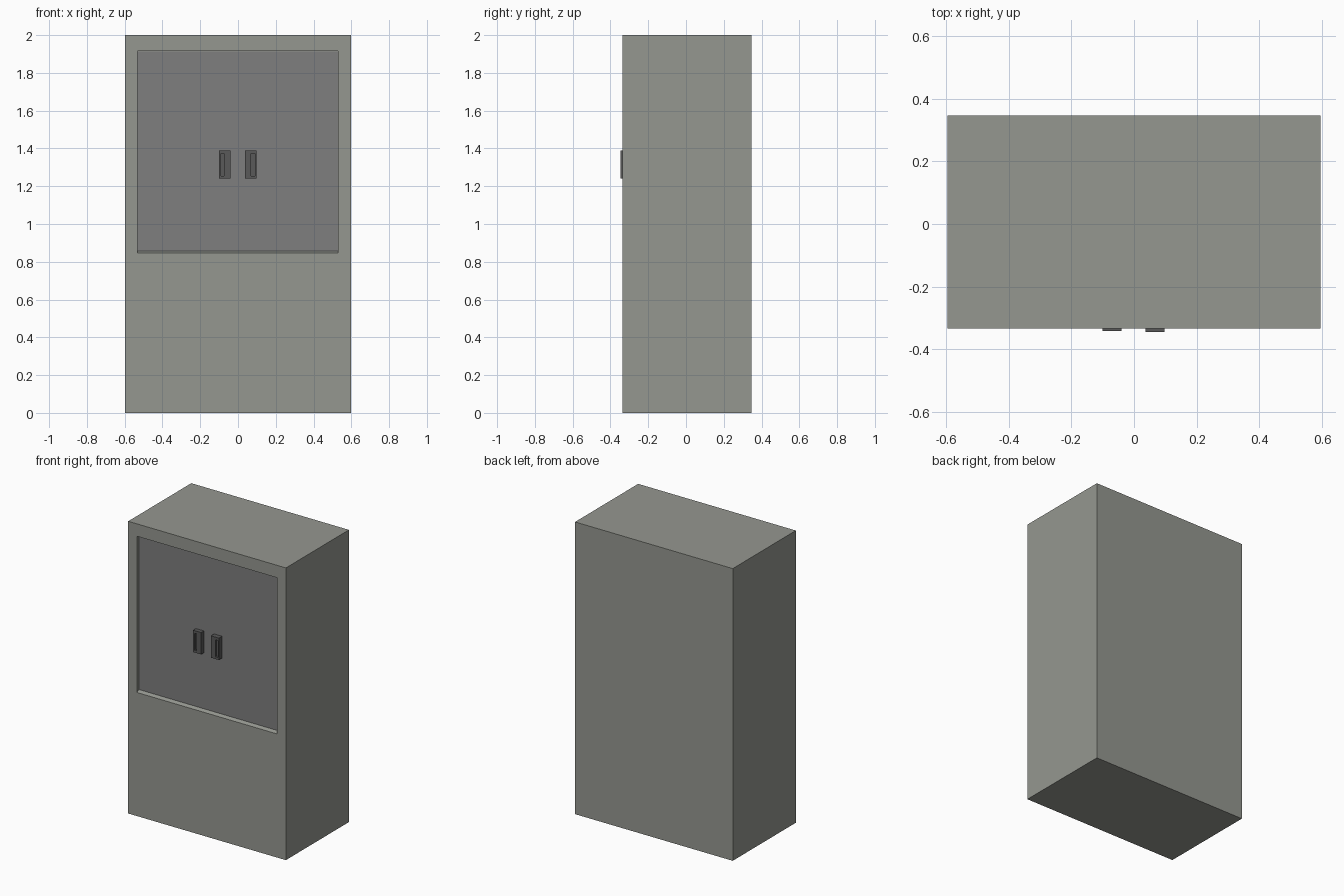
import bpy, bmesh

if "Cube" in bpy.data.objects:
    bpy.data.objects.remove(bpy.data.objects["Cube"])

FRONT, BACK = -0.335, 0.347
HALF_W, HEIGHT = 0.597, 2.0
DOOR_Y = -0.312


def material(name, grey):
    m = bpy.data.materials.new(name)
    m.diffuse_color = (*grey, 1)
    m.use_nodes = True
    m.node_tree.nodes["Principled BSDF"].inputs["Base Color"].default_value = m.diffuse_color
    return m


def mesh_object(name, bm, mat):
    bmesh.ops.recalc_face_normals(bm, faces=bm.faces)
    me = bpy.data.meshes.new(name)
    bm.to_mesh(me)
    bm.free()
    ob = bpy.data.objects.new(name, me)
    me.materials.append(mat)
    bpy.context.collection.objects.link(ob)
    return ob


def box(bm, x0, x1, y0, y1, z0, z1):
    verts = bmesh.ops.create_cube(bm, size=1)["verts"]
    for v in verts:
        v.co.x = x1 if v.co.x > 0 else x0
        v.co.y = y1 if v.co.y > 0 else y0
        v.co.z = z1 if v.co.z > 0 else z0
    return verts


def recess(bm, front_y, outer, inner, depth):
    """Sink a rectangular pocket into the front face (x0, x1, z0, z1)."""
    face = min(bm.faces, key=lambda f: f.calc_center_median().y)
    rim = list(face.verts)
    cx, cz = face.calc_center_median().x, face.calc_center_median().z

    def ring(rect, y):
        return [bm.verts.new((rect[1] if v.co.x > cx else rect[0], y,
                              rect[3] if v.co.z > cz else rect[2])) for v in rim]
    loops = [rim, ring(outer, front_y), ring(inner, front_y + depth)]
    bm.faces.remove(face)
    for a, b in zip(loops, loops[1:]):
        for i in range(4):
            j = (i + 1) % 4
            bm.faces.new((a[i], a[j], b[j], b[i]))
    bm.faces.new(loops[-1])


body_grey = material("body_grey", (0.30, 0.31, 0.28))
door_grey = material("door_grey", (0.21, 0.21, 0.21))
handle_grey = material("handle_grey", (0.10, 0.10, 0.10))

# Cabinet body with a recessed doorway and sloping sill
bm = bmesh.new()
box(bm, -HALF_W, HALF_W, FRONT, BACK, 0, HEIGHT)
recess(bm, FRONT, (-0.532, 0.53, 0.846, 1.915), (-0.532, 0.53, 0.858, 1.915), 0.03)
mesh_object("cabinet_body", bm, body_grey)

# Door panel filling the recess
bm = bmesh.new()
box(bm, -0.531, 0.529, DOOR_Y, FRONT + 0.029, 0.857, 1.914)
mesh_object("door_panel", bm, door_grey)

# Pair of handle plates, each with a finger slot towards its outer edge
for side, x0, x1, s0, s1, y in (("left", -0.1, -0.04, -0.091, -0.073, -0.342),
                                ("right", 0.037, 0.097, 0.07, 0.09, -0.346)):
    bm = bmesh.new()
    box(bm, x0, x1, y, DOOR_Y, 1.24, 1.39)
    slot = (s0, s1, 1.255, 1.372)
    recess(bm, y, slot, slot, 0.015)
    mesh_object(side + "_handle", bm, handle_grey)
